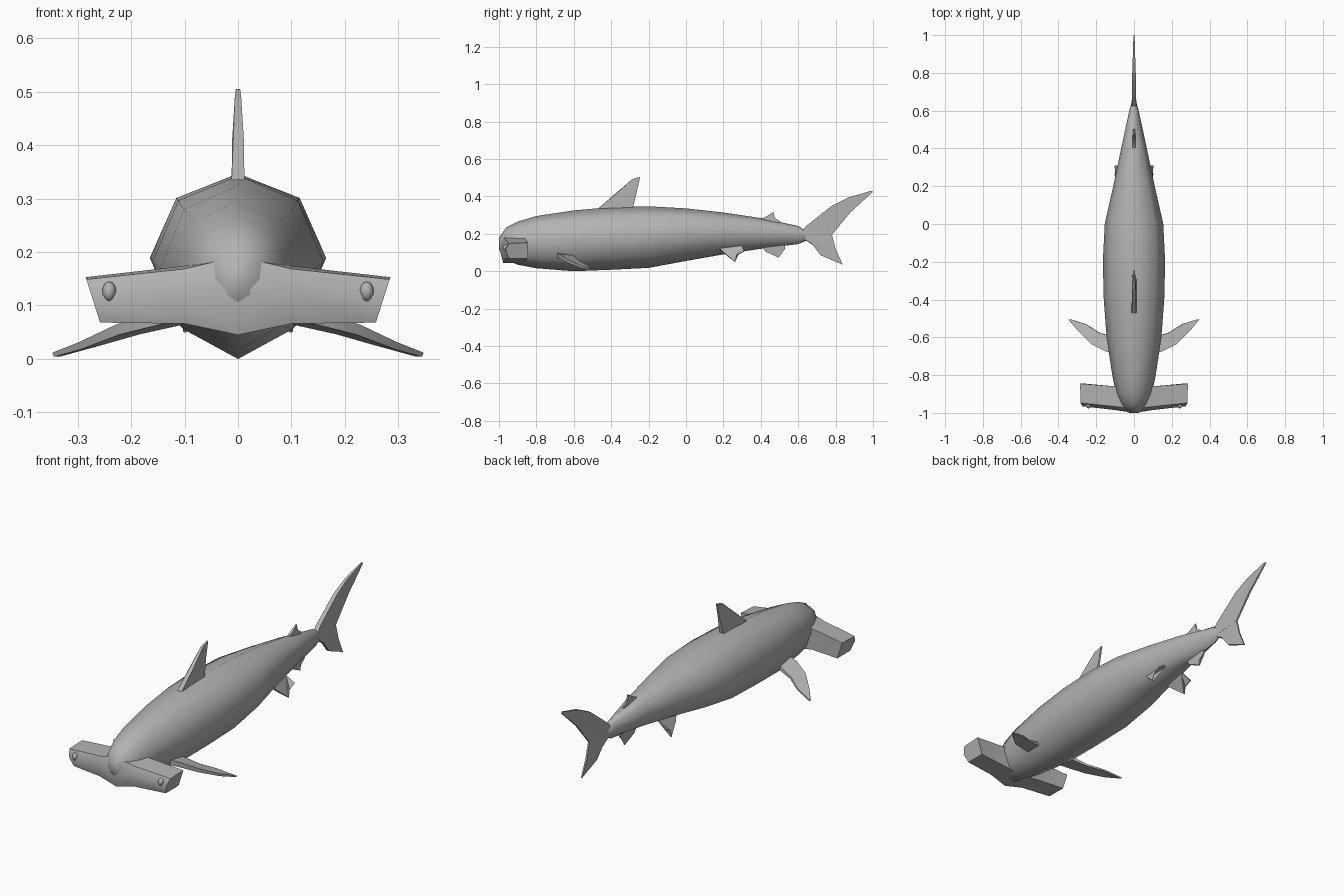
import bpy, bmesh, math
from mathutils import Vector

cube = bpy.data.objects.get("Cube")
if cube:
    bpy.data.objects.remove(cube, do_unlink=True)

GREY = (0.45, 0.45, 0.45, 1)
skin = bpy.data.materials.new("skin_grey")
skin.use_nodes = True
skin.diffuse_color = GREY
skin.node_tree.nodes["Principled BSDF"].inputs["Base Color"].default_value = GREY


def finish(name, bm, angle, mirror=False):
    bmesh.ops.triangulate(bm, faces=[f for f in bm.faces if len(f.verts) > 4])
    bmesh.ops.recalc_face_normals(bm, faces=bm.faces[:])
    mesh = bpy.data.meshes.new(name)
    bm.to_mesh(mesh)
    bm.free()
    mesh.materials.append(skin)
    obj = bpy.data.objects.new(name, mesh)
    bpy.context.collection.objects.link(obj)
    if mirror:
        obj.modifiers.new("mirror", "MIRROR").use_clip = False
    bpy.ops.object.select_all(action="DESELECT")
    obj.select_set(True)
    bpy.context.view_layer.objects.active = obj
    bpy.ops.object.shade_smooth_by_angle(angle=math.radians(angle))
    return obj


def loft(name, rings, angle):
    """Skin a row of equal rings and cap both ends."""
    bm = bmesh.new()
    rows = [[bm.verts.new(p) for p in ring] for ring in rings]
    n = len(rows[0])
    for a, b in zip(rows, rows[1:]):
        for i in range(n):
            j = (i + 1) % n
            bm.faces.new((a[i], a[j], b[j], b[i]))
    bm.faces.new(rows[0])
    bm.faces.new(rows[-1])
    return finish(name, bm, angle)


def fin(name, outline, axis, mirror=False):
    """Thin blade: each outline point is x, y, z and half thickness."""
    bm = bmesh.new()
    axis = Vector(axis).normalized()
    sides = [[bm.verts.new(Vector(p[:3]) + axis * p[3] * s) for p in outline]
             for s in (1, -1)]
    n = len(outline)
    for side in sides:
        bm.faces.new(side)
    for i in range(n):
        j = (i + 1) % n
        bm.faces.new((sides[0][i], sides[0][j], sides[1][j], sides[1][i]))
    return finish(name, bm, 35, mirror)


def upright(name, outline):
    return fin(name, [(0, y, z, t) for y, z, t in outline], (1, 0, 0))


# Body: y, half width, bottom, top
stations = [
    (-1.0, .025, .115, .18), (-.96, .07, .06, .235), (-.9, .095, .035, .265),
    (-.8, .115, .016, .295), (-.6, .145, 0, .325), (-.4, .16, .008, .343),
    (-.2, .165, .018, .347), (0, .155, .055, .336), (.2, .11, .09, .314),
    (.4, .068, .12, .284), (.6, .025, .145, .242), (.66, .008, .17, .205),
]
half = [(0, 1), (.7, .86), (1, .52), (.7, .17), (0, 0)]
section = half + [(-u, v) for u, v in half[-2:0:-1]]
loft("body", [[(w * u, y, lo + (hi - lo) * v) for u, v in section]
              for y, w, lo, hi in stations], 60)

# Hammer head: x, front, back, bottom, top, slant of the end
wing = [(.285, -.965, -.845, .068, .153, .027), (.1, -.985, -.86, .066, .174, 0)]
middle = [(0, -1.0, -.85, .045, .2, 0)]
profile = [(0, .55), (.15, .95), (1, 1), (1, 0), (.15, 0)]
rings = []
for sign, rows in ((1, wing), (1, middle), (-1, wing[::-1])):
    for x, front, back, lo, hi, slant in rows:
        rings.append([(sign * (x - slant * (1 - v)), front + (back - front) * u,
                       lo + (hi - lo) * v) for u, v in profile])
loft("hammer_head", rings, 50)

# Eyes
for side, sign in (("left", 1), ("right", -1)):
    bpy.ops.mesh.primitive_uv_sphere_add(segments=10, ring_count=8, radius=.017,
                                         location=(sign * .241, -.96, .126))
    eye = bpy.context.object
    eye.name = side + "_eye"
    eye.scale = (.8, 1, 1.1)
    eye.data.materials.append(skin)
    bpy.ops.object.shade_smooth()

# Fins on the centre line
upright("dorsal_fin", [(-.47, .335, .012), (-.38, .41, .011), (-.29, .49, .006),
                       (-.245, .505, .004), (-.262, .43, .005),
                       (-.285, .335, .012)])
upright("second_dorsal_fin", [(.38, .27, .008), (.43, .293, .006),
                              (.467, .317, .003), (.475, .285, .004),
                              (.505, .265, .003), (.5, .24, .008)])
upright("anal_fin", [(.4, .14, .008), (.425, .105, .006), (.495, .072, .003),
                     (.5, .1, .004), (.53, .12, .003), (.53, .15, .008)])

# Tail lobes
upright("upper_tail_lobe", [(.61, .2, .013), (.64, .24, .012), (.78, .35, .01),
                            (.87, .395, .007), (.99, .43, .003), (1, .425, .003),
                            (.88, .315, .005), (.78, .195, .004),
                            (.65, .175, .012)])
upright("lower_tail_lobe", [(.64, .215, .011), (.78, .195, .004),
                            (.8, .12, .004), (.838, .035, .003),
                            (.72, .085, .006), (.675, .145, .009),
                            (.64, .165, .012)])

# Paired fins
fin("pectoral_fins", [(.09, -.69, .085, .014), (.145, -.675, .078, .013),
                      (.225, -.635, .055, .01), (.295, -.565, .025, .007),
                      (.346, -.505, .008, .004), (.335, -.505, .008, .004),
                      (.255, -.53, .03, .004), (.185, -.575, .052, .006),
                      (.1, -.6, .075, .01)], (.3, 0, 1), True)
fin("pelvic_fins", [(.06, .17, .13, .007), (.078, .2, .1, .006),
                    (.1, .262, .05, .003), (.098, .27, .085, .003),
                    (.1, .31, .105, .003), (.055, .3, .135, .006)],
    (1, 0, .4), True)
